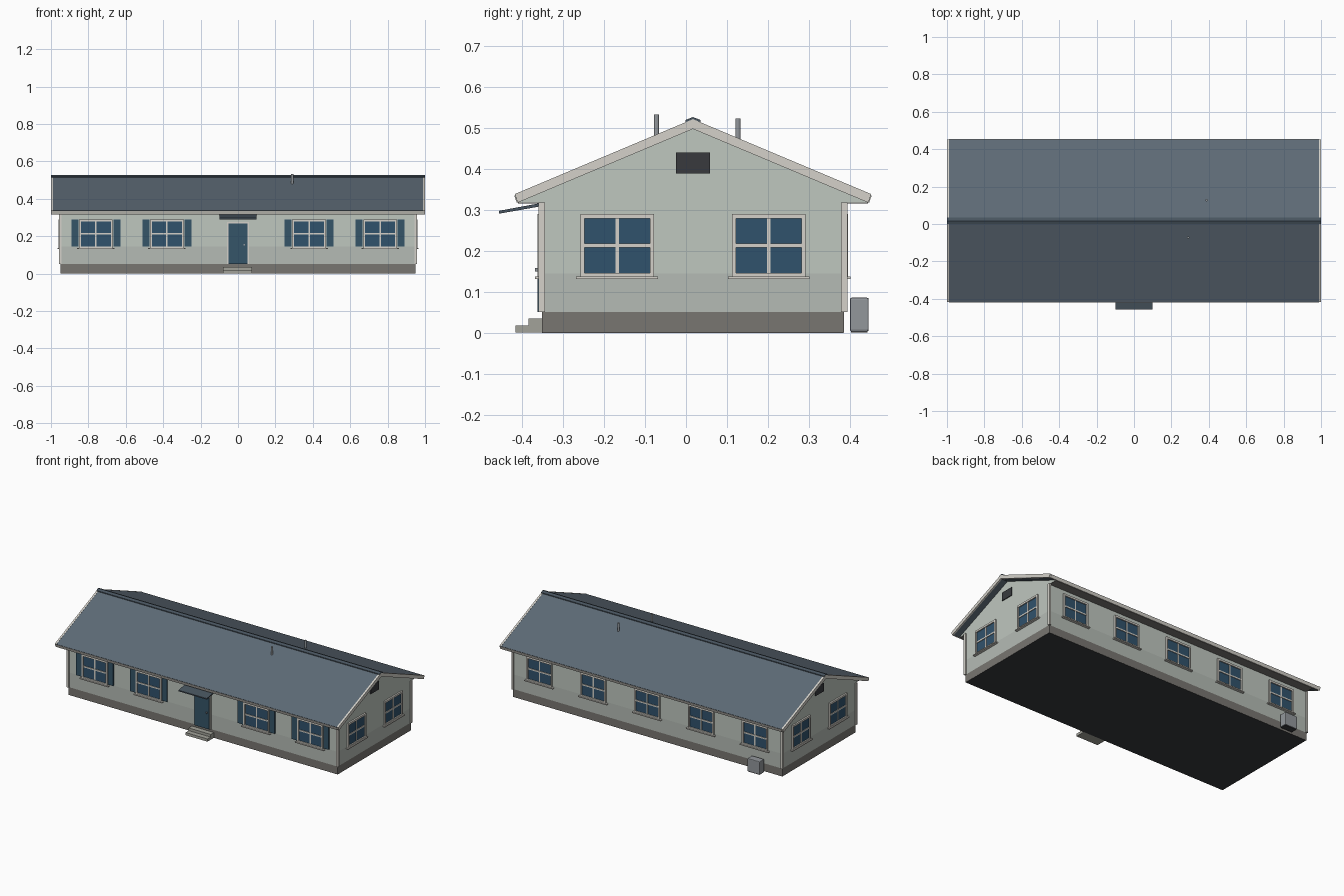
import bpy, bmesh
from mathutils import Vector

if "Cube" in bpy.data.objects:
    bpy.data.objects.remove(bpy.data.objects["Cube"])

CY = 0.017           # house centre line in y
HX, HY = 0.95, 0.369  # half size of the walls


def mat(name, r, g, b):
    m = bpy.data.materials.new(name)
    m.diffuse_color = (r, g, b, 1)
    m.use_nodes = True
    m.node_tree.nodes["Principled BSDF"].inputs["Base Color"].default_value = m.diffuse_color
    return m


SIDING = mat("siding", 0.52, 0.57, 0.52)
SIDING_LOW = mat("siding_low", 0.46, 0.50, 0.46)
TRIM = mat("trim", 0.66, 0.64, 0.59)
STONE = mat("foundation", 0.19, 0.18, 0.165)
STEP = mat("step", 0.36, 0.36, 0.32)
ROOF = mat("shingle", 0.11, 0.145, 0.18)
CAP = mat("ridge", 0.065, 0.09, 0.115)
BLUE = mat("blue_paint", 0.035, 0.09, 0.14)
GLASS = mat("glass", 0.03, 0.085, 0.15)
DARK = mat("dark", 0.04, 0.042, 0.048)
SOFFIT = mat("soffit", 0.2, 0.19, 0.18)
METAL = mat("metal", 0.29, 0.31, 0.33)


def finish(name, bm, material):
    bmesh.ops.recalc_face_normals(bm, faces=bm.faces[:])
    me = bpy.data.meshes.new(name)
    bm.to_mesh(me)
    bm.free()
    me.materials.append(material)
    ob = bpy.data.objects.new(name, me)
    bpy.context.collection.objects.link(ob)
    return ob


def boxes(name, material, *spans):
    """One object from boxes given as x0, x1, y0, y1, z0, z1."""
    bm = bmesh.new()
    for x0, x1, y0, y1, z0, z1 in spans:
        vs = bmesh.ops.create_cube(bm, size=1)["verts"]
        for v in vs:
            v.co = Vector(((x0 + x1) / 2 + v.co.x * (x1 - x0),
                           (y0 + y1) / 2 + v.co.y * (y1 - y0),
                           (z0 + z1) / 2 + v.co.z * (z1 - z0)))
    return finish(name, bm, material)


def extrude_x(name, material, profile, x0, x1):
    """Extrude a (y, z) profile along x."""
    bm = bmesh.new()
    f = bm.faces.new([bm.verts.new((x0, y, z)) for y, z in profile])
    new = bmesh.ops.extrude_face_region(bm, geom=[f])["geom"]
    bmesh.ops.translate(bm, vec=(x1 - x0, 0, 0),
                        verts=[v for v in new if isinstance(v, bmesh.types.BMVert)])
    return finish(name, bm, material)


def on_wall(side, u0, u1, d0, d1, z0, z1):
    """Box span at position u along a wall, d out from its surface."""
    if side == "front":
        return (u0, u1, CY - HY - d1, CY - HY - d0, z0, z1)
    if side == "back":
        return (u0, u1, CY + HY + d0, CY + HY + d1, z0, z1)
    if side == "right":
        return (HX + d0, HX + d1, u0, u1, z0, z1)
    return (-HX - d1, -HX - d0, u0, u1, z0, z1)


def window(side, u):
    def b(*s):
        return on_wall(side, u + s[0], u + s[1], *s[2:])
    boxes(f"{side}_window_glass", GLASS, b(-0.082, 0.082, -0.005, 0.003, 0.143, 0.281))
    boxes(f"{side}_window_frame", TRIM,
          b(-0.09, -0.08, -0.005, 0.01, 0.134, 0.29),
          b(0.08, 0.09, -0.005, 0.01, 0.134, 0.29),
          b(-0.08, 0.08, -0.005, 0.01, 0.278, 0.29),
          b(-0.08, 0.08, -0.005, 0.01, 0.134, 0.146),
          b(-0.004, 0.004, -0.005, 0.006, 0.146, 0.278),
          b(-0.08, 0.08, -0.005, 0.007, 0.208, 0.217))
    boxes(f"{side}_window_sill", TRIM, b(-0.1, 0.1, -0.005, 0.016, 0.131, 0.137))


# Foundation and walls
boxes("foundation", STONE, (-HX, HX, CY - HY, CY + HY, 0, 0.05))
boxes("base_underside", DARK, (-HX + .001, HX - .001, CY - HY + .001, CY + HY - .001, -0.0005, 0.01))
boxes("lower_walls", SIDING_LOW, (-HX, HX, CY - HY, CY + HY, 0.05, 0.144))
boxes("upper_walls", SIDING, (-HX, HX, CY - HY, CY + HY, 0.144, 0.318))
boxes("corner_boards", TRIM, *[
    (min(a, b), max(a, b), min(c, d), max(c, d), 0.05, 0.317)
    for sx in (-1, 1) for sy in (-1, 1)
    for a, b, c, d in [(sx * 0.943, sx * 0.957, CY + sy * 0.361, CY + sy * 0.377)]])

# Gable block, soffits and roof
extrude_x("gables", SIDING, [(CY - 0.428, 0.318), (CY + 0.428, 0.318), (CY, 0.498)], -HX, HX)
boxes("soffits", SOFFIT, *[(-0.949, 0.949, min(a, b), max(a, b), 0.3155, 0.3195)
                           for a, b in [(CY - HY, CY - 0.427), (CY + HY, CY + 0.427)]])


def chevron(out=0.0):
    return [(CY - 0.435, 0.337 + out), (CY, 0.52 + out), (CY + 0.435, 0.337 + out),
            (CY + 0.428, 0.317), (CY, 0.497), (CY - 0.428, 0.317)]


extrude_x("roof", ROOF, chevron(), -0.99, 0.99)
for s in (-1, 1):
    extrude_x("rake_board", TRIM, chevron(0.001), *sorted((s * 0.988, s * 1.0)))
    extrude_x("eave_fascia", TRIM, [(CY + s * 0.424, 0.317), (CY + s * 0.43, 0.317),
                                    (CY + s * 0.4365, 0.335), (CY + s * 0.43, 0.335)],
              -0.99, 0.99)
extrude_x("ridge_cap", CAP, [(CY - 0.018, 0.514), (CY - 0.018, 0.519), (CY, 0.526),
                             (CY + 0.018, 0.519), (CY + 0.018, 0.514), (CY, 0.519)], -0.999, 0.999)

# Vent pipes
for x, y, z0, z1 in [(0.29, -0.072, 0.47, 0.532), (0.388, 0.127, 0.46, 0.523)]:
    bm = bmesh.new()
    bmesh.ops.create_cone(bm, cap_ends=True, segments=12, radius1=0.0065,
                          radius2=0.0065, depth=z1 - z0)
    bmesh.ops.translate(bm, verts=bm.verts[:], vec=(x, y, (z0 + z1) / 2))
    finish("vent_pipe", bm, METAL)

# Windows, shutters and gable vents
for u in (-0.76, -0.38, 0.38, 0.76):
    window("front", u)
    boxes("shutters", BLUE, *[on_wall("front", u + c - 0.0185, u + c + 0.0185,
                                      -0.005, 0.007, 0.144, 0.288) for c in (-0.112, 0.112)])
for u in (-0.76, -0.38, 0, 0.38, 0.76):
    window("back", u)
for side in ("left", "right"):
    for u in (CY - 0.185, CY + 0.185):
        window(side, u)
    boxes(f"{side}_gable_vent", DARK, on_wall(side, CY - 0.042, CY + 0.042, -0.005, 0.005, 0.388, 0.44))

# Door, knob, canopy and steps
boxes("door", BLUE, on_wall("front", -0.052, 0.05, -0.005, 0.01, 0.05, 0.268))
boxes("door_frame", TRIM,
      on_wall("front", -0.06, -0.052, -0.005, 0.008, 0.05, 0.276),
      on_wall("front", 0.05, 0.058, -0.005, 0.008, 0.05, 0.276),
      on_wall("front", -0.052, 0.05, -0.005, 0.008, 0.268, 0.276))
boxes("door_knob", METAL, on_wall("front", 0.029, 0.037, 0.008, 0.017, 0.149, 0.158))
extrude_x("door_canopy", CAP, [(-0.457, 0.290), (-0.457, 0.297), (-0.35, 0.317), (-0.35, 0.309)],
          -0.1, 0.1)
boxes("steps", STEP, (-0.079, 0.076, -0.416, -0.350, 0, 0.017),
      (-0.079, 0.076, -0.384, -0.350, 0.017, 0.034))

# Air conditioning unit behind the house
ac = boxes("air_conditioner", METAL, (-0.832, -0.745, 0.4, 0.446, 0.003, 0.085))
bev = ac.modifiers.new("rounded", "BEVEL")
bev.width = 0.004
bev.segments = 2
boxes("air_conditioner_base", DARK, (-0.829, -0.748, 0.403, 0.443, 0, 0.006))
